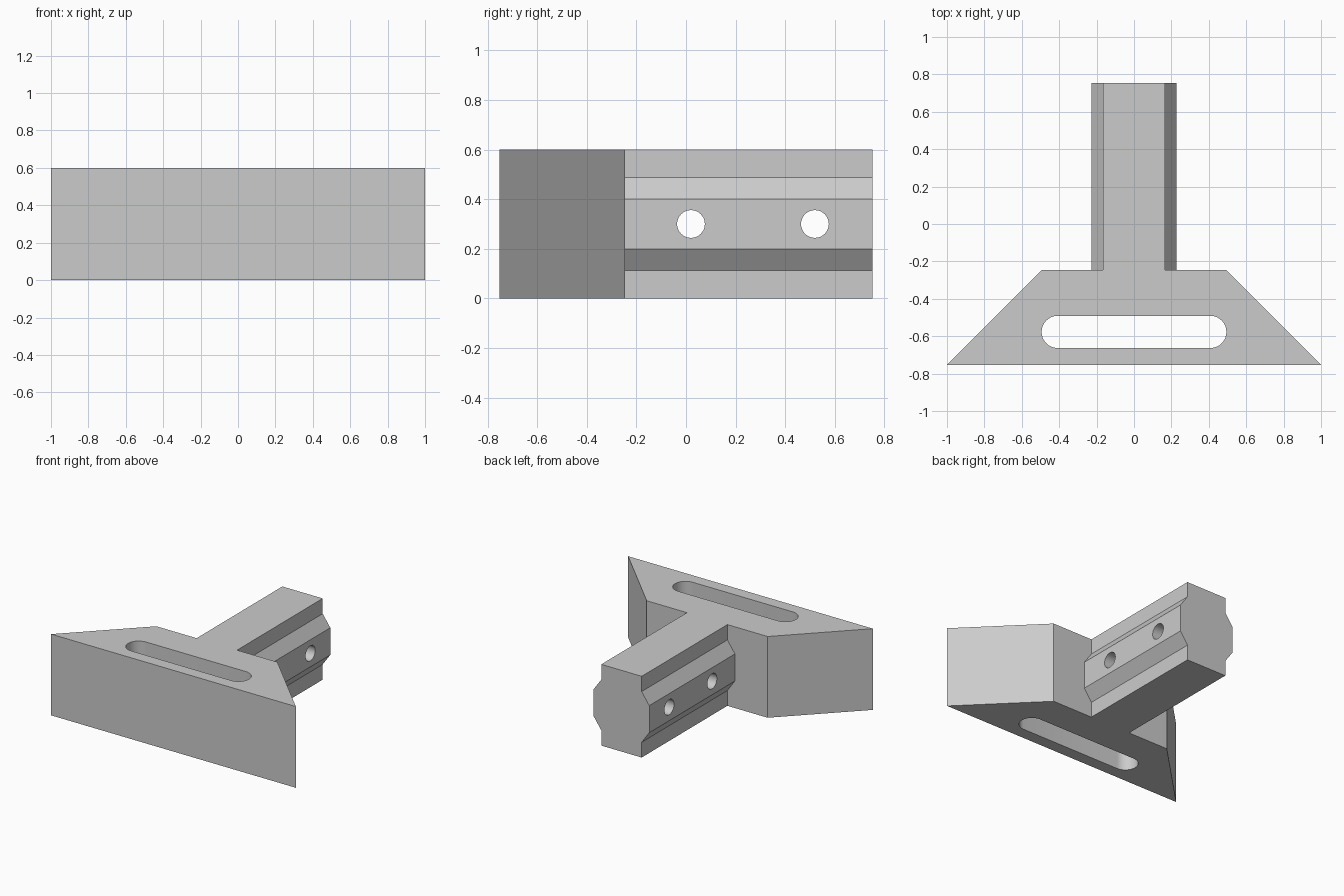
import bpy, bmesh
from math import sin, cos, pi
from mathutils import Vector

cube = bpy.data.objects.get("Cube")
if cube:
    bpy.data.objects.remove(cube, do_unlink=True)

GREY = (0.6, 0.6, 0.6, 1)
grey = bpy.data.materials.new("plain_grey")
grey.use_nodes = True
grey.diffuse_color = GREY
grey.node_tree.nodes["Principled BSDF"].inputs["Base Color"].default_value = GREY


def prism(name, points, sweep):
    """Extrude a closed 3D outline along the sweep vector."""
    bm = bmesh.new()
    face = bm.faces.new([bm.verts.new(p) for p in points])
    new = bmesh.ops.extrude_face_region(bm, geom=[face])["geom"]
    verts = [g for g in new if isinstance(g, bmesh.types.BMVert)]
    bmesh.ops.translate(bm, verts=verts, vec=Vector(sweep))
    bmesh.ops.recalc_face_normals(bm, faces=bm.faces)
    mesh = bpy.data.meshes.new(name)
    bm.to_mesh(mesh)
    bm.free()
    mesh.materials.append(grey)
    obj = bpy.data.objects.new(name, mesh)
    bpy.context.collection.objects.link(obj)
    return obj


def arc(cx, cy, r, start, end, steps):
    angles = [start + (end - start) * i / steps for i in range(steps + 1)]
    return [(cx + r * cos(a), cy + r * sin(a)) for a in angles]


def combine(target, tool, operation):
    """Apply a boolean and discard the tool object."""
    tool.hide_render = True
    mod = target.modifiers.new(operation, "BOOLEAN")
    mod.operation, mod.object, mod.solver = operation, tool, "EXACT"
    bpy.context.view_layer.objects.active = target
    bpy.ops.object.modifier_apply(modifier=mod.name)
    bpy.data.objects.remove(tool, do_unlink=True)


HEIGHT, FRONT, SHOULDER, BACK = 0.6, -0.753, -0.247, 0.753

# Wedge-shaped base block
outline = [(-1, FRONT), (1, FRONT), (0.494, SHOULDER), (-0.494, SHOULDER)]
body = prism("bracket_body", [(x, y, 0) for x, y in outline], (0, 0, HEIGHT))

# Stem with a ridge along each side, rooted inside the base
side = [(0.165, 0), (0.165, 0.113), (0.227, 0.2),
        (0.227, 0.4), (0.165, 0.487), (0.165, HEIGHT)]
section = side + [(-x, z) for x, z in reversed(side)]
root = SHOULDER - 0.1
stem = prism("stem", [(x, root, z) for x, z in section], (0, BACK - root, 0))
combine(body, stem, "UNION")

# Rounded slot through the base
slot = (arc(0.408, -0.577, 0.086, -pi / 2, pi / 2, 16)
        + arc(-0.408, -0.577, 0.086, pi / 2, 3 * pi / 2, 16))
combine(body, prism("slot_cutter", [(x, y, -0.1) for x, y in slot], (0, 0, 0.8)), "DIFFERENCE")

# Two cross holes through the stem
for y in (0.02, 0.52):
    ring = arc(y, 0.3, 0.056, 0, 2 * pi, 32)[:-1]
    combine(body, prism("hole_cutter", [(-0.4, a, b) for a, b in ring], (0.8, 0, 0)), "DIFFERENCE")

# Smooth the round walls, keep the flat faces crisp
bpy.ops.object.select_all(action="DESELECT")
body.select_set(True)
bpy.context.view_layer.objects.active = body
bpy.ops.object.shade_smooth_by_angle(angle=pi / 9)
